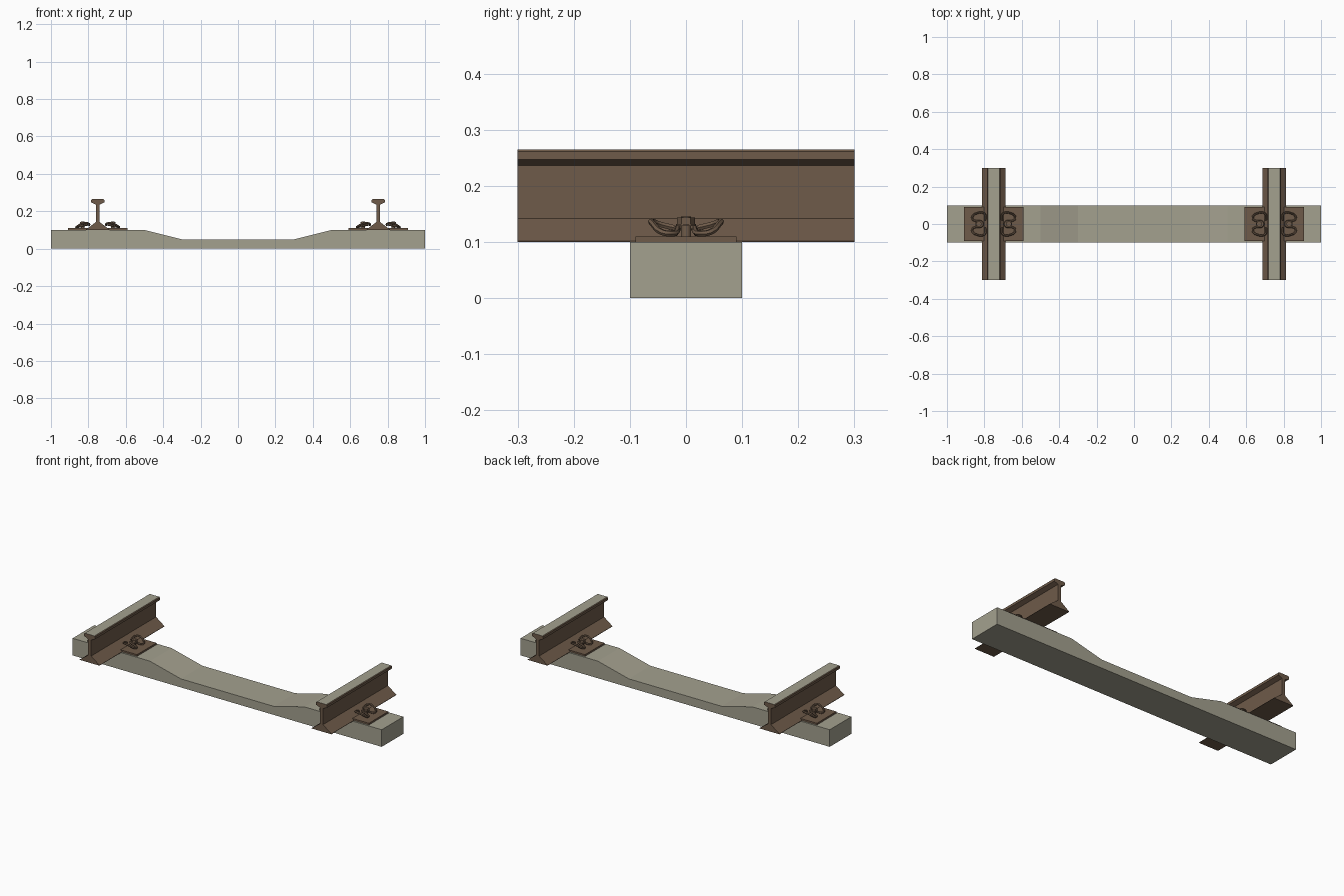
import bpy, bmesh, math
from mathutils import Vector

if "Cube" in bpy.data.objects:
    bpy.data.objects.remove(bpy.data.objects["Cube"])


def material(name, rgb):
    m = bpy.data.materials.new(name)
    m.diffuse_color = (*rgb, 1)
    m.use_nodes = True
    m.node_tree.nodes["Principled BSDF"].inputs["Base Color"].default_value = m.diffuse_color
    return m


CONCRETE = material("pale concrete", (0.37, 0.355, 0.275))
RUST = material("rusty brown steel", (0.158, 0.104, 0.067))


def extrude_profile(name, points, half_depth, mat, x=0.0):
    """Extrude an x-z outline along y."""
    bm = bmesh.new()
    face = bm.faces.new([bm.verts.new((px + x, -half_depth, pz)) for px, pz in points])
    out = bmesh.ops.extrude_face_region(bm, geom=[face])
    bmesh.ops.translate(bm, vec=(0, 2 * half_depth, 0),
                        verts=[v for v in out["geom"] if isinstance(v, bmesh.types.BMVert)])
    bmesh.ops.recalc_face_normals(bm, faces=bm.faces)
    return finish(name, bm, mat)


def finish(name, bm, mat):
    me = bpy.data.meshes.new(name)
    bm.to_mesh(me)
    bm.free()
    me.materials.append(mat)
    ob = bpy.data.objects.new(name, me)
    bpy.context.collection.objects.link(ob)
    return ob


def mirrored(half):
    return half + [(-x, z) for x, z in reversed(half)]


def prism(bm, x, z0, z1, radius, sides):
    out = bmesh.ops.create_cone(bm, cap_ends=True, segments=sides,
                                radius1=radius, radius2=radius, depth=z1 - z0)
    bmesh.ops.translate(bm, vec=(x, 0, (z0 + z1) / 2), verts=out["verts"])


# Concrete sleeper with a lowered middle
extrude_profile("sleeper", mirrored([(1, 0), (1, 0.1), (0.5, 0.1), (0.3, 0.05)]), 0.1, CONCRETE)

RAIL = mirrored([(0.064, 0.1), (0.064, 0.102), (0.01, 0.142), (0.01, 0.236),
                 (0.035, 0.247), (0.035, 0.261), (0.031, 0.265)])
# Half of the spring clip: distance from rail centre, y, z
CLIP = [(0.046, 0.02, 0.125), (0.045, 0.048, 0.132), (0.06, 0.061, 0.137),
        (0.088, 0.058, 0.131), (0.113, 0.042, 0.117), (0.112, 0.024, 0.115),
        (0.09, 0.016, 0.119), (0.068, 0.014, 0.125), (0.058, 0, 0.126)]

for side, cx in (("left", -0.75), ("right", 0.75)):
    # Rail with a worn pale running surface
    rail = extrude_profile(side + "_rail", RAIL, 0.3, RUST, cx)
    rail.data.materials.append(CONCRETE)
    for p in rail.data.polygons:
        if p.normal.z > 0.9 and p.center.z > 0.2:
            p.material_index = 1

    # Base plate
    extrude_profile(side + "_base_plate",
                    mirrored([(0.16, 0.1), (0.16, 0.11)]), 0.09, RUST, cx)

    for where, s in (("west", -1), ("east", 1)):
        # Bolt: shank, washer and hexagonal nut
        bx = cx + s * 0.08
        bm = bmesh.new()
        prism(bm, bx, 0.105, 0.145, 0.009, 12)
        prism(bm, bx, 0.128, 0.132, 0.018, 12)
        prism(bm, bx, 0.132, 0.144, 0.016, 6)
        finish(f"{side}_{where}_bolt", bm, RUST)

        # Bent spring clip swept along a mirrored path
        path = CLIP + [(u, -y, z) for u, y, z in reversed(CLIP[:-1])]
        cu = bpy.data.curves.new(f"{side}_{where}_clip", "CURVE")
        cu.dimensions = "3D"
        cu.bevel_depth = 0.0055
        cu.bevel_resolution = 1
        cu.resolution_u = 3
        cu.use_fill_caps = True
        sp = cu.splines.new("BEZIER")
        sp.bezier_points.add(len(path) - 1)
        for bp, (u, y, z) in zip(sp.bezier_points, path):
            bp.co = Vector((cx + s * u, y, z))
            bp.handle_left_type = bp.handle_right_type = "AUTO"
        cu.materials.append(RUST)
        clip = bpy.data.objects.new(cu.name, cu)
        bpy.context.collection.objects.link(clip)
        bpy.ops.object.select_all(action="DESELECT")
        clip.select_set(True)
        bpy.context.view_layer.objects.active = clip
        bpy.ops.object.convert(target="MESH")
        bpy.ops.object.shade_smooth_by_angle(angle=math.radians(50))
